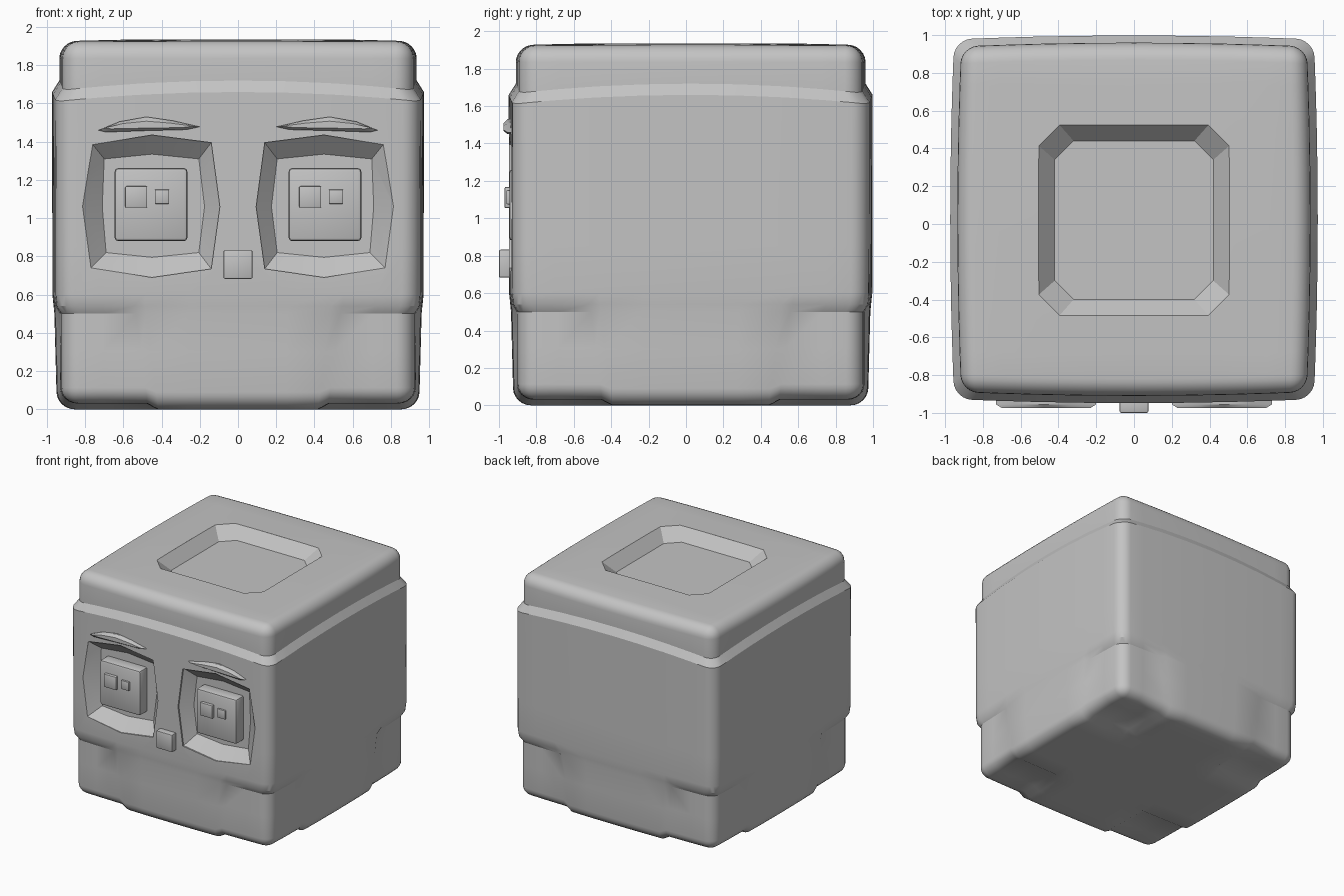
import bpy, bmesh, math
from mathutils import Vector

if "Cube" in bpy.data.objects:
    bpy.data.objects.remove(bpy.data.objects["Cube"])

grey = bpy.data.materials.new("plain grey")
grey.diffuse_color = (0.55, 0.55, 0.55, 1)
grey.use_nodes = True
grey.node_tree.nodes["Principled BSDF"].inputs["Base Color"].default_value = grey.diffuse_color
CY = 0.025                      # body centre in y
H, HZ, R = 0.915, 0.9625, 0.09  # half width, half height, edge radius


def finish(bm, name, angle=30):
    bmesh.ops.recalc_face_normals(bm, faces=bm.faces[:])
    me = bpy.data.meshes.new(name)
    bm.to_mesh(me)
    bm.free()
    me.materials.append(grey)
    ob = bpy.data.objects.new(name, me)
    bpy.context.collection.objects.link(ob)
    smooth(ob, angle)
    return ob


def smooth(ob, angle):
    bpy.ops.object.select_all(action='DESELECT')
    ob.select_set(True)
    bpy.context.view_layer.objects.active = ob
    bpy.ops.object.shade_smooth_by_angle(angle=math.radians(angle))


def loft(loops, name):
    """Closed solid through matching point loops."""
    bm = bmesh.new()
    rings = [[bm.verts.new(p) for p in lp] for lp in loops]
    n = len(rings[0])
    for a, b in zip(rings, rings[1:]):
        for i in range(n):
            bm.faces.new((a[i], a[(i + 1) % n], b[(i + 1) % n], b[i]))
    bm.faces.new(rings[0])
    bm.faces.new(rings[-1])
    return finish(bm, name)


def block(name, x0, x1, y0, y1, z0, z1, bevel):
    bm = bmesh.new()
    bmesh.ops.create_cube(bm, size=1)
    for v in bm.verts:
        v.co = ((x0 + x1) / 2 + v.co.x * (x1 - x0),
                (y0 + y1) / 2 + v.co.y * (y1 - y0),
                (z0 + z1) / 2 + v.co.z * (z1 - z0))
    bmesh.ops.bevel(bm, geom=bm.edges[:], offset=bevel, segments=2,
                    profile=0.5, affect='EDGES')
    return finish(bm, name, 40)


def lerp_table(t, table):
    for (a, va), (b, vb) in zip(table, table[1:]):
        if t <= b:
            return va + (vb - va) * max(0, (t - a) / (b - a))
    return table[-1][1]


# Wall swelling by height: tapered base, wide middle band, narrower cap
BAND = [(0, 0.012), (0.5, 0.025), (0.6, 0.035), (1.61, 0.037), (1.67, 0.0), (2, 0.0)]


def shape(p):
    """Flat box point -> rounded, bulging body point."""
    half = (H, H, HZ)
    inner = Vector([max(-(h - R), min(h - R, c)) for c, h in zip(p, half)])
    q = inner + (p - inner).normalized() * R
    x, y, z = q.x, q.y, q.z + HZ
    corner = abs(p.x) > 0.5 and abs(p.y) > 0.5 and z < 0.52
    bx, by = 1 - (x / H) ** 2, 1 - (y / H) ** 2
    s = 1 + lerp_table(z, BAND) / H
    if corner:
        s = 1.0 + 0.006
    # corner pads widen slightly towards the ground
    k = 0.06 * max(0, 1 - z / 0.5)
    nx, ny = x * s * (1 + 0.022 * by), y * s * (1 + 0.022 * bx)
    if 0.4 < abs(p.x) < 0.6:
        nx -= math.copysign(k, x)
    if 0.4 < abs(p.y) < 0.6:
        ny -= math.copysign(k, y)
    if corner:
        z += 0.03 * max(0, 1 - z / 0.4)
    if z > 1.9:
        z += 0.015 * max(0, bx) * max(0, by)
    elif 1.55 < z < 1.72:
        z += 0.05 * max(bx, by)
    return Vector((nx, ny + CY, z))


# Body: rounded cube with a band, cap and four recessed lower corners
edge = [R * (1 - math.tan(math.radians(a)) ) for a in (0, 15, 30, 45)]
pos = [0.25, 0.47, 0.53, 0.7] + [H - e for e in edge]
flat = sorted([-c for c in pos] + [0] + pos)
tall = sorted([e for e in edge] + [2 * HZ - e for e in edge]
              + [0.3, 0.5, 0.54, 0.6, 0.85, 1.1, 1.35, 1.61, 1.67])
tall = [c - HZ for c in tall]
bm = bmesh.new()


def grid(us, vs, place):
    g = [[bm.verts.new(place(u, v)) for v in vs] for u in us]
    for i in range(len(us) - 1):
        for j in range(len(vs) - 1):
            bm.faces.new((g[i][j], g[i + 1][j], g[i + 1][j + 1], g[i][j + 1]))


for s in (-1, 1):
    grid(flat, tall, lambda u, v: (u, s * H, v))
    grid(flat, tall, lambda u, v: (s * H, u, v))
    grid(flat, flat, lambda u, v: (u, v, s * HZ))
bmesh.ops.remove_doubles(bm, verts=bm.verts[:], dist=0.0005)
for v in bm.verts:
    v.co = shape(v.co.copy())
body = finish(bm, "head_body")

# Eye sockets and top recess: tapered cutters
outer = [(-.76, 1.385), (-.45, 1.435), (-.14, 1.395), (-.095, 1.06),
         (-.14, .735), (-.45, .69), (-.77, .74), (-.815, 1.06)]
inner = [(-.70, 1.31), (-.45, 1.335), (-.205, 1.31), (-.175, 1.06),
         (-.205, .82), (-.45, .795), (-.69, .82), (-.71, 1.06)]


def octagon(r, c, z):
    pts = [(r, r - c), (r - c, r), (c - r, r), (-r, r - c),
           (-r, c - r), (c - r, -r), (r - c, -r), (r, c - r)]
    return [(x, y + 0.02, z) for x, y in pts]


cutters = [loft([octagon(.505, .11, 2.1), octagon(.505, .11, 1.935),
                 octagon(.42, .10, 1.84)], "recess_cutter")]
for m in (1, -1):
    cutters.append(loft([[(m * x, y, z) for x, z in lp] for lp, y in
                         ((outer, -1.1), (outer, -.933), (inner, -.845))],
                        "socket_cutter"))
for c in cutters:
    c.hide_render = True
    mod = body.modifiers.new("cut", 'BOOLEAN')
    mod.operation, mod.solver, mod.object = 'DIFFERENCE', 'EXACT', c
    bpy.context.view_layer.objects.active = body
    bpy.ops.object.modifier_apply(modifier=mod.name)
    bpy.data.objects.remove(c)
smooth(body, 30)

# Eyes with two small highlights each
for side, dx in (("left", 0), ("right", 0.91)):
    block(side + "_eye", -.645 + dx, -.265 + dx, -.945, -.83, .88, 1.262, .018)
    block(side + "_large_highlight", -.59 + dx, -.475 + dx, -.97, -.93, 1.055, 1.167, .006)
    block(side + "_small_highlight", -.435 + dx, -.36 + dx, -.96, -.93, 1.075, 1.15, .005)

# Nose
block("nose", -.076, .076, -1.0, -.92, .683, .832, .008)

# Eyebrows: thin pointed crescents
brow = [(-.73, 1.46), (-.62, 1.505), (-.48, 1.53), (-.34, 1.51), (-.20, 1.478),
        (-.27, 1.463), (-.47, 1.458), (-.69, 1.45)]
cx, cz = -.47, 1.485
front = [(cx + (x - cx) * .88, cz + (z - cz) * .5) for x, z in brow]
for side, m in (("left", 1), ("right", -1)):
    loft([[(m * x, y, z) for x, z in lp] for lp, y in
          ((brow, -.92), (brow, -.955), (front, -.975))], side + "_eyebrow")
